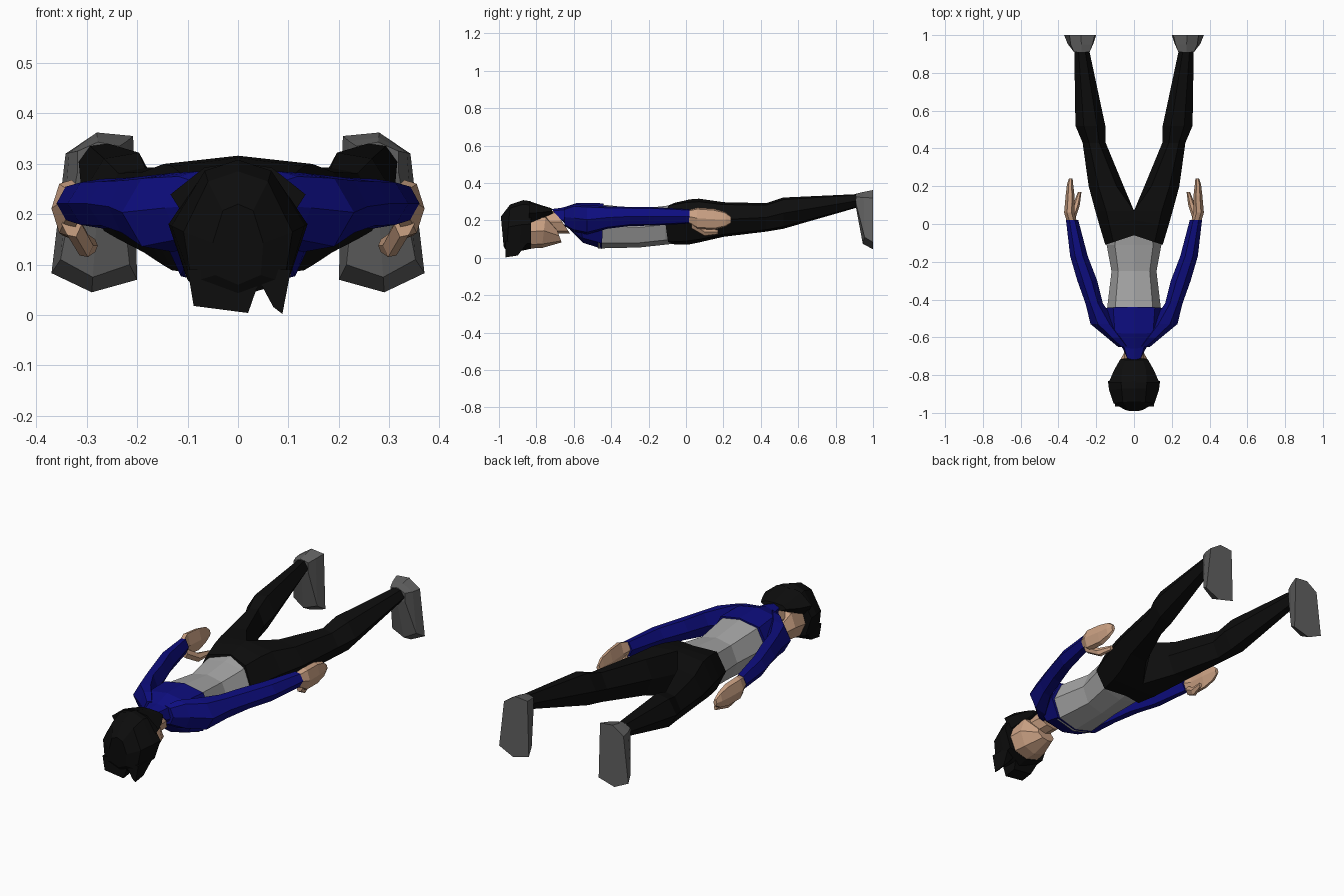
import bpy, bmesh


def material(name, rgb):
    m = bpy.data.materials.new(name)
    m.diffuse_color = (*rgb, 1)
    return m


BLACK = material("black", (0.004, 0.004, 0.004))
BLUE = material("dark blue", (0.004, 0.004, 0.21))
SHIRT = material("light grey", (0.38, 0.38, 0.38))
SHOE = material("dark grey", (0.12, 0.12, 0.12))
SKIN = material("skin", (0.60, 0.36, 0.23))


def loft(name, rings, mat, side=1):
    """Skin a list of equal-length point rings and cap both ends."""
    bm = bmesh.new()
    rows = [[bm.verts.new((x * side, y, z)) for x, y, z in r] for r in rings]
    n = len(rows[0])
    for a, b in zip(rows, rows[1:]):
        for i in range(n):
            j = (i + 1) % n
            bm.faces.new((a[i], a[j], b[j], b[i]))
    bm.faces.new(rows[0])
    bm.faces.new(rows[-1])
    bmesh.ops.recalc_face_normals(bm, faces=bm.faces)
    me = bpy.data.meshes.new(name)
    bm.to_mesh(me)
    bm.free()
    me.materials.append(mat)
    ob = bpy.data.objects.new(name, me)
    bpy.context.collection.objects.link(ob)
    return ob


def body_ring(yt, yb, w, zt, zb, kt=0.65, kb=0.65):
    """Symmetric eight-sided section, slanted from yt (top) to yb (bottom)."""
    h = zt - zb
    half = [(0, zt), (kt * w, zt - 0.08 * h), (w, zb + 0.52 * h),
            (kb * w, zb + 0.12 * h), (0, zb)]
    pts = half + [(-x, z) for x, z in half[3:0:-1]]
    return [(x, yb + (yt - yb) * (z - zb) / h, z) for x, z in pts]


def limb_ring(y, x0, x1, zb, zt, c=0.28, slant=0):
    """Six-sided section; c is the inner corner inset, slant dips the middle."""
    w, zm, d = x1 - x0, (zb + zt) / 2, 0.07 * (zt - zb)
    pts = [(x0, zm), (x0 + c * w, zt), (x1 - 0.28 * w, zt - d), (x1, zm),
           (x1 - 0.28 * w, zb + d), (x0 + c * w, zb)]
    return [(x, y + slant * (x1 - x) / w, z) for x, z in pts]


def body(name, specs, mat):
    return loft(name, [body_ring(*s) for s in specs], mat)


def limb(name, specs, mat, side):
    return loft(name, [limb_ring(*s) for s in specs], mat, side)


# Torso
body("jacket", [
    (-0.72, -0.61, 0.055, 0.26, 0.14),
    (-0.66, -0.59, 0.08, 0.268, 0.12),
    (-0.58, -0.55, 0.155, 0.294, 0.08),
    (-0.44, -0.45, 0.158, 0.291, 0.048, 0.7, 0.72)], BLUE)
body("shirt", [
    (-0.47, -0.47, 0.145, 0.287, 0.05, 0.7, 0.72),
    (-0.25, -0.25, 0.119, 0.262, 0.055, 0.7, 0.72),
    (-0.11, -0.11, 0.145, 0.277, 0.070, 0.7, 0.7),
    (-0.04, -0.04, 0.148, 0.29, 0.078, 0.6, 0.6)], SHIRT)

# Head
body("neck", [
    (-0.78, -0.76, 0.055, 0.25, 0.13),
    (-0.70, -0.62, 0.052, 0.25, 0.13)], SKIN)
body("face", [
    (-0.86, -0.84, 0.105, 0.22, 0.05, 0.8, 0.7),
    (-0.75, -0.77, 0.095, 0.23, 0.052, 0.8, 0.65),
    (-0.69, -0.665, 0.05, 0.15, 0.082, 0.8, 0.6)], SKIN)
body("hair", [
    (-0.99, -0.975, 0.05, 0.22, 0.06, 0.6, 0.9),
    (-0.94, -0.96, 0.108, 0.285, 0.035, 0.55, 0.85),
    (-0.87, -0.89, 0.132, 0.308, 0.035, 0.5, 0.75),
    (-0.83, -0.83, 0.138, 0.302, 0.048, 0.5, 0.75)], BLACK)
body("hair_nape", [
    (-0.84, -0.84, 0.134, 0.303, 0.17, 0.5, 0.75),
    (-0.77, -0.78, 0.106, 0.28, 0.20, 0.6, 0.75),
    (-0.72, -0.71, 0.072, 0.265, 0.235, 0.65, 0.7)], BLACK)


# Uneven fringe tufts hanging from the hair
def tuft(name, x0, x1, tip0, tip1):
    top = [(x0, -0.965, 0.09), (x1, -0.965, 0.09),
           (x1, -0.84, 0.09), (x0, -0.84, 0.09)]
    (a, za), (b, zb) = tip0, tip1
    tip = [(a, -0.965, za), (b, -0.965, zb), (b, -0.90, zb + 0.01), (a, -0.90, za + 0.01)]
    loft(name, [top, tip], BLACK)


tuft("fringe_wide", -0.10, 0.05, (-0.088, 0.018), (0.02, 0.004))
tuft("fringe_narrow", 0.03, 0.105, (0.07, 0.016), (0.088, 0.002))

for side, tag in ((1, "right"), (-1, "left")):
    # Sleeve from collar to wrist
    limb(tag + "_sleeve", [
        (-0.65, 0.02, 0.085, 0.17, 0.265),
        (-0.60, 0.05, 0.145, 0.14, 0.285),
        (-0.53, 0.09, 0.23, 0.125, 0.282),
        (-0.42, 0.165, 0.257, 0.155, 0.275),
        (-0.30, 0.195, 0.300, 0.17, 0.272),
        (-0.17, 0.245, 0.338, 0.172, 0.270),
        (0.02, 0.295, 0.360, 0.183, 0.260)], BLUE, side)
    # Hand and thumb
    limb(tag + "_hand", [
        (0.01, 0.302, 0.355, 0.188, 0.255),
        (0.06, 0.315, 0.370, 0.155, 0.268),
        (0.15, 0.315, 0.362, 0.150, 0.262),
        (0.21, 0.322, 0.355, 0.165, 0.245),
        (0.24, 0.325, 0.345, 0.185, 0.22)], SKIN, side)
    limb(tag + "_thumb", [
        (0.03, 0.310, 0.350, 0.155, 0.205),
        (0.10, 0.287, 0.325, 0.115, 0.160),
        (0.17, 0.278, 0.297, 0.125, 0.150)], SKIN, side)
    # Trouser half with leg, meeting its twin on the centre line
    limb(tag + "_trouser_leg", [
        (-0.11, 0.0, 0.152, 0.070, 0.294, 0, 0.05),
        (-0.01, 0.0, 0.182, 0.072, 0.312, 0, 0.03),
        (0.07, 0.0, 0.205, 0.082, 0.316, 0),
        (0.20, 0.055, 0.240, 0.112, 0.297, 0.2),
        (0.43, 0.150, 0.272, 0.140, 0.292),
        (0.52, 0.152, 0.310, 0.155, 0.322),
        (0.91, 0.235, 0.316, 0.267, 0.340)], BLACK, side)
    # Shoe: ankle opening, upper, flat sole
    loft(tag + "_shoe", [
        [(0.235, 0.91, 0.285), (0.275, 0.91, 0.262), (0.318, 0.91, 0.285),
         (0.318, 0.91, 0.325), (0.278, 0.91, 0.343), (0.235, 0.91, 0.335)],
        [(0.215, 0.955, 0.10), (0.288, 0.945, 0.075), (0.352, 0.955, 0.11),
         (0.335, 0.95, 0.322), (0.279, 0.95, 0.352), (0.220, 0.95, 0.345)],
        [(0.20, 1.0, 0.07), (0.29, 1.0, 0.045), (0.37, 1.0, 0.083),
         (0.342, 1.0, 0.32), (0.28, 1.0, 0.362), (0.208, 1.0, 0.355)]], SHOE, side)
